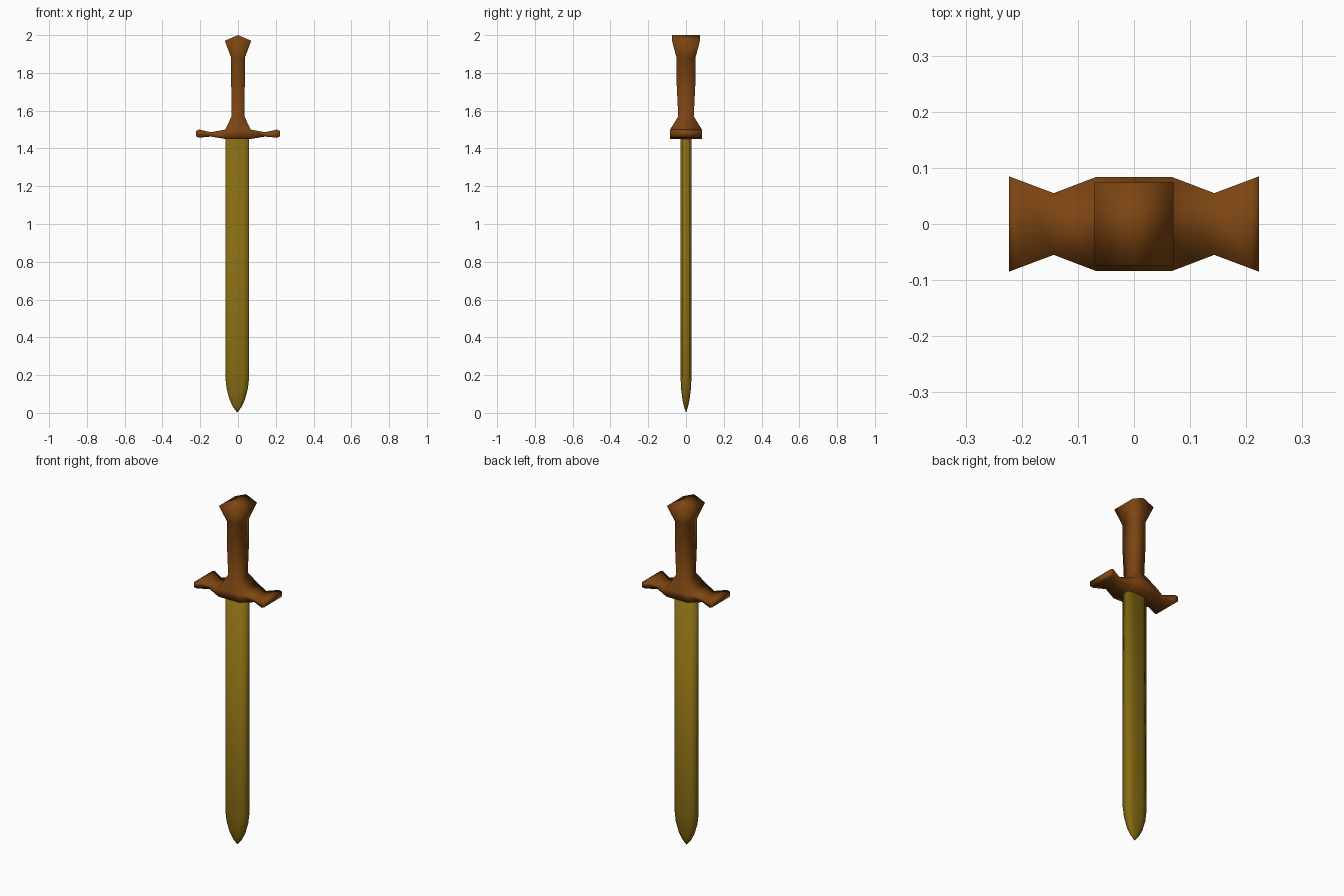
import bpy, bmesh

cube = bpy.data.objects.get("Cube")
if cube:
    bpy.data.objects.remove(cube, do_unlink=True)


def make_material(name, rgb):
    mat = bpy.data.materials.new(name)
    mat.use_nodes = True
    colour = (*rgb, 1.0)
    mat.diffuse_color = colour
    bsdf = next(n for n in mat.node_tree.nodes if n.type == 'BSDF_PRINCIPLED')
    bsdf.inputs["Base Color"].default_value = colour
    return mat


def bridge(bm, rings):
    """Join successive rings of points with quads and return the vertex rings."""
    loops = [[bm.verts.new(p) for p in ring] for ring in rings]
    for a, b in zip(loops, loops[1:]):
        for i in range(len(a)):
            j = (i + 1) % len(a)
            bm.faces.new((a[i], a[j], b[j], b[i]))
    return loops


def finish(bm, name, mat):
    bmesh.ops.remove_doubles(bm, verts=bm.verts, dist=0.0005)
    bmesh.ops.recalc_face_normals(bm, faces=bm.faces)
    mesh = bpy.data.meshes.new(name)
    bm.to_mesh(mesh)
    bm.free()
    mesh.materials.append(mat)
    for poly in mesh.polygons:
        poly.use_smooth = True
    obj = bpy.data.objects.new(name, mesh)
    bpy.context.collection.objects.link(obj)
    return obj


brown = make_material("brown leather", (0.20, 0.058, 0.006))
gold = make_material("dull gold", (0.235, 0.145, 0.006))

# Blade: bevelled slab, closing in a curve to the tip
section = [(-.063, -.02), (-.032, -.029), (.032, -.029), (.063, -.02),
           (.063, .02), (.032, .029), (-.032, .029), (-.063, .02)]
steps = [(1.46, 1), (.19, 1), (.13, .9), (.07, .65), (.03, .35), (.004, .03)]
bm = bmesh.new()
loops = bridge(bm, [[(x * s - .004, y * s, z) for x, y in section] for z, s in steps])
bm.faces.new(loops[0])
bm.faces.new(loops[-1])
finish(bm, "blade", gold)

# Hilt: crossguard, grip and pommel in one skin
bm = bmesh.new()

# Crossguard: x, half depth, bottom, top
half = [(.067, .084, 1.45, 1.5), (.143, .055, 1.463, 1.486),
        (.207, .079, 1.457, 1.5), (.223, .085, 1.464, 1.492)]
stations = [(-x, d, b, t) for x, d, b, t in reversed(half)]
stations += [(0, .084, 1.45, 1.5)] + half
loops = bridge(bm, [[(x, -d, b), (x, d, b), (x, d, t), (x, -d, t)]
                    for x, d, b, t in stations])
bm.faces.new(loops[0])
bm.faces.new(loops[-1])

# Open the top of the guard where the grip grows out of it
bm.faces.ensure_lookup_table()
socket = [f for f in bm.faces if abs(f.calc_center_median().x) < .05
          and f.calc_center_median().z > 1.495]
bmesh.ops.delete(bm, geom=socket, context='FACES_ONLY')

# Grip and pommel: height, half width, half depth, rise of the centre ridge
levels = [(1.5, .067, .084, 0), (1.57, .034, .041, 0), (1.75, .036, .05, 0),
          (1.88, .036, .05, 0), (1.97, .07, .074, .03)]
loops = bridge(bm, [[(-w, -d, z), (0, -d, z + r), (w, -d, z),
                     (w, d, z), (0, d, z + r), (-w, d, z)]
                    for z, w, d, r in levels])
top = loops[-1]
bm.faces.new((top[0], top[1], top[4], top[5]))
bm.faces.new((top[1], top[2], top[3], top[4]))
finish(bm, "hilt", brown)
